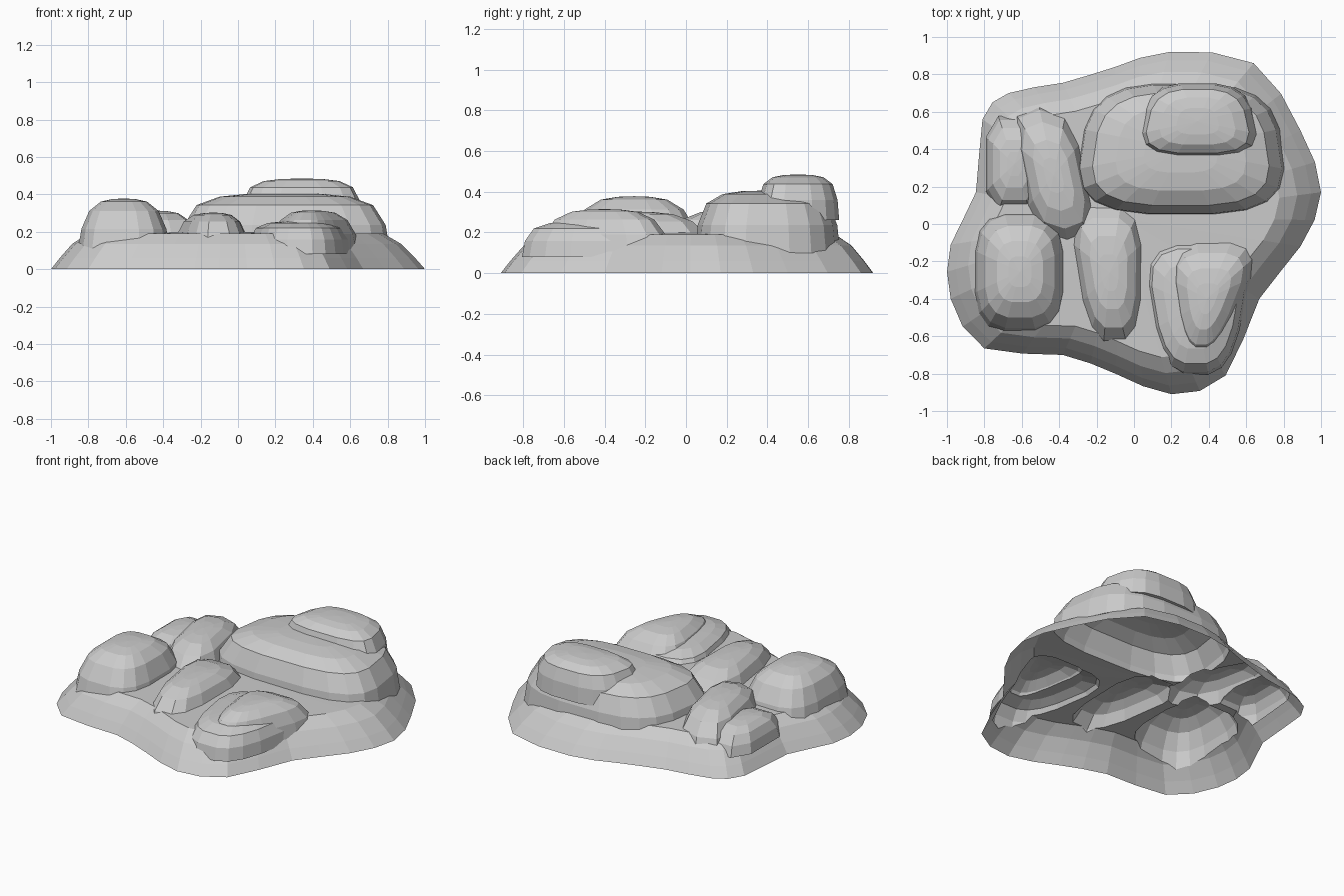
import bpy, bmesh
from math import cos, sin, pi, copysign
from mathutils import Vector

if "Cube" in bpy.data.objects:
    bpy.data.objects.remove(bpy.data.objects["Cube"])

# (scale, share of height) profiles
STEEP = [(1, 0), (.96, .45), (.84, .8), (.62, .95), (.35, 1)]
GENTLE = [(1, 0), (.92, .42), (.75, .77), (.5, .95), (.25, 1)]


def smooth_loop(pts):
    """Double the points of a closed outline with a rounded curve."""
    p = [Vector(q) for q in pts]
    n = len(p)
    out = []
    for i in range(n):
        a, b, c, d = p[i - 1], p[i], p[(i + 1) % n], p[(i + 2) % n]
        out += [b, (b + c) * .5625 - (a + d) * .0625]
    return out


def loft(name, pts, levels, dip=0.0):
    """Closed body: an outline scaled about its centre at (scale, height) levels."""
    c = sum(pts, Vector((0, 0))) / len(pts)
    n = len(pts)
    bm = bmesh.new()
    rings = [[bm.verts.new((*(c + (p - c) * s), z)) for p in pts] for s, z in levels]
    for a, b in zip(rings, rings[1:]):
        for i in range(n):
            j = (i + 1) % n
            bm.faces.new((a[i], a[j], b[j], b[i]))
    bm.faces.new(rings[0])
    top = bm.verts.new((*c, levels[-1][1] + dip))
    for i in range(n):
        bm.faces.new((rings[-1][i], rings[-1][(i + 1) % n], top))
    bmesh.ops.recalc_face_normals(bm, faces=bm.faces)
    me = bpy.data.meshes.new(name)
    bm.to_mesh(me)
    bm.free()
    ob = bpy.data.objects.new(name, me)
    bpy.context.collection.objects.link(ob)
    return ob


def mound(name, centre, radii, top, profile=GENTLE, base=.1, taper=0, shear=0, sides=16):
    """Rounded-box rock; taper widens it towards +y, shear leans its plan."""
    pts = []
    for i in range(sides):
        t = 2 * pi * (i + .5) / sides
        u = copysign(abs(cos(t)) ** .65, cos(t))
        v = copysign(abs(sin(t)) ** .65, sin(t))
        pts.append(Vector((centre[0] + radii[0] * u * (1 + taper * v) + shear * v,
                           centre[1] + radii[1] * v)))
    return loft(name, pts, [(s, base + (top - base) * h) for s, h in profile], .003)


# Sloping ground skirt
outline = smooth_loop([
    (.19, .92), (-.1, .84), (-.38, .755), (-.67, .7), (-.81, .56), (-.845, .17),
    (-.98, -.11), (-.98, -.4), (-.8, -.665), (-.38, -.7), (-.1, -.8), (.2, -.91),
    (.49, -.81), (.67, -.4), (.89, -.12), (1, .17), (.89, .5), (.64, .86)])
ground = loft("rocky_ground", outline, [(1, 0), (.95, .06), (.88, .135), (.79, .19)], .01)

parts = [
    mound("back_block", (.25, .4), (.55, .36), .403, STEEP, taper=-.1, sides=20),
    mound("back_cap", (.34, .55), (.315, .205), .482, STEEP, base=.26, taper=-.15),
    mound("left_boulder", (-.61, -.255), (.25, .33), .375),
    mound("front_shelf", (.33, -.44), (.26, .37), .255, STEEP, base=.08, taper=.25),
    mound("front_mound", (.39, -.4), (.2, .33), .312, taper=.45, shear=.04),
    mound("middle_ridge", (-.13, -.26), (.19, .40), .30, taper=.2, shear=-.03, sides=12),
    mound("left_crest", (-.43, .26), (.19, .38), .31, shear=-.08, sides=10),
    mound("left_step", (-.64, .32), (.16, .27), .25, sides=8),
]

# Fuse everything into one rock surface
bpy.context.view_layer.objects.active = ground
for p in parts:
    m = ground.modifiers.new("fuse", 'BOOLEAN')
    m.operation, m.solver, m.object = 'UNION', 'EXACT', p
    bpy.ops.object.modifier_apply(modifier=m.name)
    bpy.data.objects.remove(p, do_unlink=True)

# Open the underside so it is a hollow shell
bm = bmesh.new()
bm.from_mesh(ground.data)
under = [f for f in bm.faces if all(v.co.z < .001 for v in f.verts)]
bmesh.ops.delete(bm, geom=under, context='FACES')
bm.to_mesh(ground.data)
bm.free()
